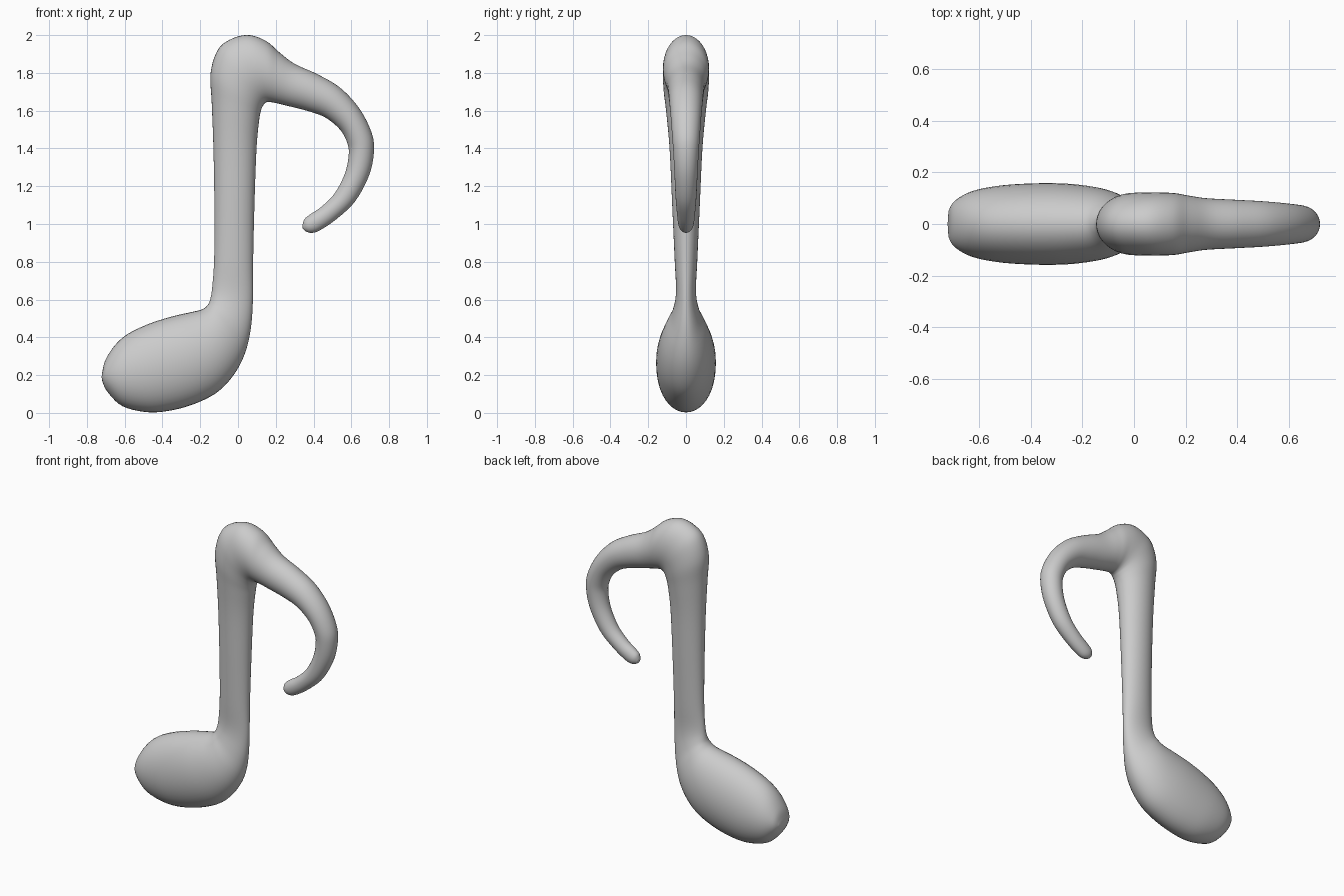
import bpy, bmesh, math

# One continuous tube: each section spans an outer and an inner outline point
# (x_outer, z_outer, x_inner, z_inner, half_depth)
HEAD = [
    (-.719, .215, -.718, .165, .05),
    (-.702, .28, -.69, .11, .088),
    (-.65, .36, -.61, .035, .126),
    (-.58, .42, -.47, .003, .148),
    (-.47, .472, -.33, .018, .157),
    (-.35, .51, -.2, .06, .157),
    (-.25, .533, -.1, .117, .147),
    (-.19, .548, -.02, .205, .13),
    (-.16, .572, .035, .31, .105),
    (-.146, .605, .067, .44, .073),
]
STEM = [
    (-.136, .67, .079, .6, .053),
    (-.126, .82, .08, .8, .06),
    (-.125, 1.1, .087, 1.1, .073),
    (-.13, 1.4, .098, 1.4, .087),
    (-.139, 1.64, .112, 1.55, .105),
]
FLAG = [
    (-.145, 1.8, .123, 1.605, .118),
    (-.105, 1.925, .136, 1.632, .122),
    (-.03, 1.982, .146, 1.642, .122),
    (.06, 2.0, .158, 1.646, .122),
    (.15, 1.968, .175, 1.645, .119),
    (.22, 1.908, .203, 1.64, .11),
    (.3, 1.848, .26, 1.626, .1),
    (.42, 1.793, .36, 1.601, .094),
    (.54, 1.722, .46, 1.565, .088),
    (.64, 1.615, .54, 1.5, .08),
    (.705, 1.49, .578, 1.43, .073),
    (.72, 1.39, .586, 1.365, .067),
    (.695, 1.26, .565, 1.265, .061),
    (.62, 1.12, .51, 1.16, .055),
    (.52, 1.025, .44, 1.09, .048),
    (.43, .965, .385, 1.053, .042),
    (.385, .953, .353, 1.027, .034),
    (.355, .963, .342, .998, .018),
]
START, END = (-.722, .19), (.342, .977)
SIDES, STEPS = 40, 5


def spline(a, b, c, d, t):
    """Catmull-Rom blend of four section tuples."""
    return [0.5 * (2*q + (r-p)*t + (2*p-5*q+4*r-s)*t*t + (3*q-p-3*r+s)*t**3)
            for p, q, r, s in zip(a, b, c, d)]


def smooth_sections(secs):
    out = []
    last = len(secs) - 1
    for i in range(last):
        a, d = secs[max(i-1, 0)], secs[min(i+2, last)]
        out += [spline(a, secs[i], secs[i+1], d, k / STEPS) for k in range(STEPS)]
    return out + [secs[-1]]


def loft(name, secs, start, end):
    bm = bmesh.new()
    rings = []
    for xo, zo, xi, zi, depth in smooth_sections(secs):
        ring = []
        for k in range(SIDES):
            a = 2 * math.pi * k / SIDES
            f = 0.5 + 0.5 * math.cos(a)
            ring.append(bm.verts.new((xi + (xo-xi)*f, depth*math.sin(a), zi + (zo-zi)*f)))
        rings.append(ring)
    for r, s in zip(rings, rings[1:]):
        for k in range(SIDES):
            n = (k+1) % SIDES
            bm.faces.new((r[k], r[n], s[n], s[k]))
    # Rounded ends close to a pole
    for ring, (x, z) in ((rings[0], start), (rings[-1], end)):
        pole = bm.verts.new((x, 0, z))
        for k in range(SIDES):
            bm.faces.new((ring[k], pole, ring[(k+1) % SIDES]))
    bmesh.ops.recalc_face_normals(bm, faces=bm.faces)
    for f in bm.faces:
        f.smooth = True
    mesh = bpy.data.meshes.new(name)
    bm.to_mesh(mesh)
    bm.free()
    obj = bpy.data.objects.new(name, mesh)
    bpy.context.collection.objects.link(obj)
    return obj


# Note head, stem and curled flag in a single smooth skin
loft("music_note", HEAD + STEM + FLAG, START, END)
